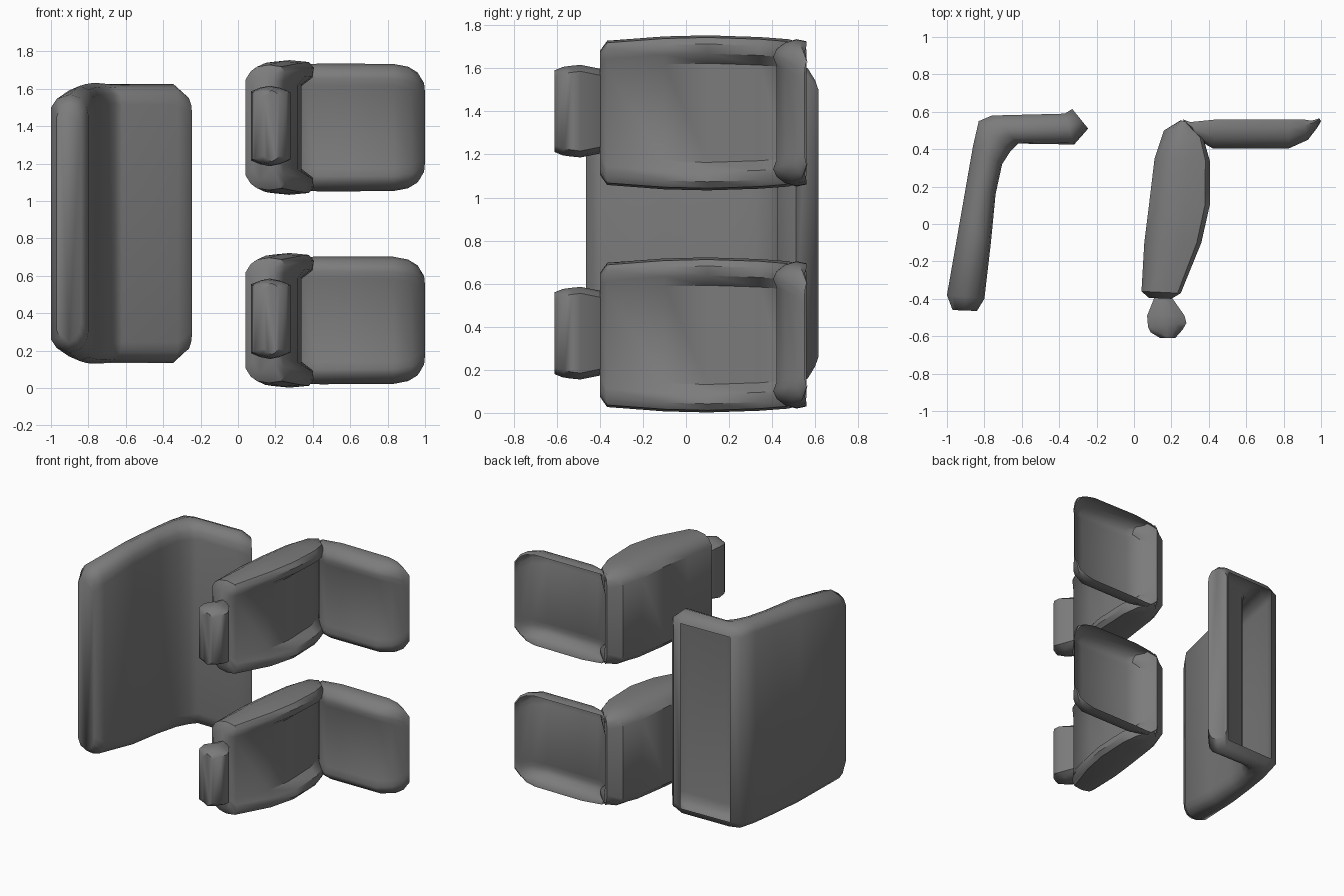
import bpy
import bmesh
from mathutils import Vector

grey = bpy.data.materials.new("grey upholstery")
grey.diffuse_color = (0.2, 0.2, 0.2, 1)


def loft(name, stations, section, zc, open_back=(), cap_end=True, angle=0.7):
    """Loft cross-sections along a padded part.
    station: back x, y, front x, y, half width, panel recess
    section: (position from back 0 to front 1, inset from side); last = panel edge"""
    bm = bmesh.new()
    rings = []
    for bx, by, fx, fy, h, rec in stations:
        b, f = Vector((bx, by)), Vector((fx, fy))
        length = max((f - b).length, 0.001)
        half = []
        for i, (t, d) in enumerate(section):
            if i == len(section) - 1:
                t -= min(rec / length, 0.9)
            p = b.lerp(f, t)
            half.append((p.x, p.y, h - d))
        ring = [(x, y, zc + z) for x, y, z in half]
        ring += [(x, y, zc - z) for x, y, z in reversed(half)]
        rings.append([bm.verts.new(c) for c in ring])
    n = len(rings[0])
    hollow = []
    for k in range(len(rings) - 1):
        a, c = rings[k], rings[k + 1]
        for i in range(n):
            j = (i + 1) % n
            face = bm.faces.new((a[i], a[j], c[j], c[i]))
            # the face between the two back points is the underside
            if i == n - 1 and k in open_back:
                hollow.append(face)
    caps = [bm.faces.new(rings[0]), bm.faces.new(list(reversed(rings[-1])))]
    bmesh.ops.recalc_face_normals(bm, faces=bm.faces[:])
    if not cap_end:
        hollow.append(caps[1])
    if hollow:
        bmesh.ops.delete(bm, geom=hollow, context='FACES')
    me = bpy.data.meshes.new(name)
    bm.to_mesh(me)
    bm.free()
    me.materials.append(grey)
    ob = bpy.data.objects.new(name, me)
    bpy.context.collection.objects.link(ob)
    bpy.ops.object.select_all(action='DESELECT')
    ob.select_set(True)
    bpy.context.view_layer.objects.active = ob
    bpy.ops.object.shade_smooth_by_angle(angle=angle)
    return ob


# Rear bench: backrest and cushion in one, hollow under the cushion
loft("rear_bench", [
    (-0.97, -0.46, -0.84, -0.465, 0.64, 0),
    (-1.00, -0.38, -0.80, -0.40, 0.69, 0),
    (-0.93, 0.02, -0.765, -0.10, 0.735, 0),
    (-0.89, 0.25, -0.74, 0.16, 0.745, 0),
    (-0.86, 0.42, -0.705, 0.32, 0.75, 0),
    (-0.83, 0.55, -0.66, 0.39, 0.75, 0),
    (-0.76, 0.58, -0.62, 0.43, 0.745, 0),
    (-0.37, 0.59, -0.32, 0.425, 0.745, 0),
    (-0.33, 0.615, -0.245, 0.51, 0.69, 0),
], [(0, 0.07), (0.15, 0.025), (0.5, 0), (0.8, 0.02), (0.95, 0.06), (1, 0.11)],
    0.88, open_back=(6,), angle=1.0)

# Two front seats
for side, zc in (("lower", 0.362), ("upper", 1.393)):
    loft(side + "_seat_backrest", [
        (0.08, -0.395, 0.20, -0.40, 0.29, 0),
        (0.04, -0.36, 0.25, -0.37, 0.335, 0.01),
        (0.055, -0.10, 0.36, -0.10, 0.355, 0.04),
        (0.08, 0.10, 0.405, 0.10, 0.36, 0.065),
        (0.11, 0.35, 0.405, 0.34, 0.352, 0.065),
        (0.16, 0.50, 0.37, 0.46, 0.342, 0.05),
        (0.25, 0.555, 0.28, 0.545, 0.32, 0.01),
    ], [(0, 0.08), (0.13, 0.035), (0.3, 0.01), (0.6, 0), (0.92, 0.01),
        (1, 0.04), (0.98, 0.085), (1, 0.13)], zc)

    # cushion is a thin shell, open underneath
    loft(side + "_seat_cushion", [
        (0.26, 0.56, 0.27, 0.54, 0.30, 0),
        (0.30, 0.545, 0.34, 0.45, 0.335, 0.01),
        (0.45, 0.56, 0.42, 0.405, 0.342, 0.015),
        (0.83, 0.56, 0.83, 0.405, 0.340, 0.015),
        (0.90, 0.56, 0.93, 0.45, 0.325, 0.01),
        (0.95, 0.552, 0.98, 0.515, 0.295, 0),
        (0.99, 0.565, 1.00, 0.55, 0.24, 0),
    ], [(0, 0.01), (0.3, 0), (0.65, 0.015), (0.9, 0.045), (1, 0.08), (1, 0.12)],
        zc, open_back=range(6), cap_end=False)

    loft(side + "_seat_headrest", [
        (0.11, -0.39, 0.20, -0.39, 0.195, 0),
        (0.07, -0.49, 0.27, -0.49, 0.215, 0),
        (0.075, -0.55, 0.28, -0.53, 0.210, 0),
        (0.09, -0.58, 0.26, -0.565, 0.205, 0),
        (0.14, -0.61, 0.22, -0.61, 0.19, 0),
    ], [(0, 0.03), (0.25, 0.01), (0.5, 0), (0.75, 0.01), (1, 0.03)],
        zc + 0.008, angle=0.9)
